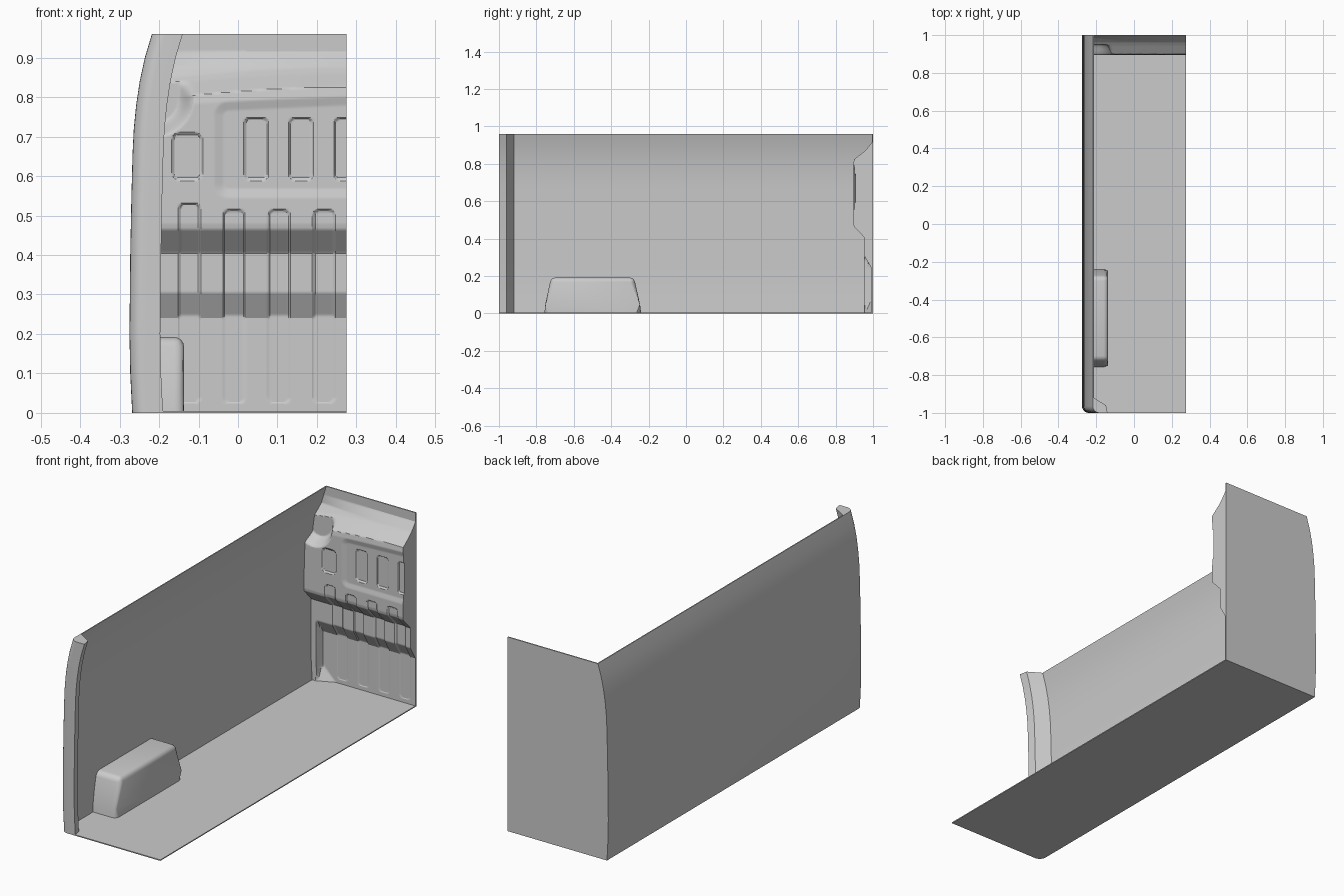
import bpy, bmesh, math

if "Cube" in bpy.data.objects:
    bpy.data.objects.remove(bpy.data.objects["Cube"])

# Side profile (height, x of outer skin) and bulkhead profile (height, y)
SIDE = [(0, -.268), (.1, -.273), (.2, -.275), (.4, -.273), (.55, -.270), (.66, -.267), (.72, -.264),
        (.78, -.258), (.84, -.249), (.9, -.236), (.96, -.218)]
BACK = [(0, .993), (.24, .993), (.305, .955), (.405, .955), (.465, .898), (.48, .895), (.80, .895),
        (.825, .899), (.86, .945), (.875, .962), (.915, .994), (.96, .994)]


def interp(pts, t):
    for (a, u), (b, v) in zip(pts, pts[1:]):
        if t <= b:
            return u + (v - u) * max(0, t - a) / (b - a)
    return pts[-1][1]


def ramp(a, b, t):
    return min(1, max(0, (t - a) / (b - a)))


def finish(name, bm, angle=30):
    bmesh.ops.recalc_face_normals(bm, faces=bm.faces[:])
    me = bpy.data.meshes.new(name)
    bm.to_mesh(me)
    bm.free()
    ob = bpy.data.objects.new(name, me)
    bpy.context.collection.objects.link(ob)
    bpy.ops.object.select_all(action='DESELECT')
    ob.select_set(True)
    bpy.context.view_layer.objects.active = ob
    bpy.ops.object.shade_smooth_by_angle(angle=math.radians(angle))
    return ob


def loft(rings):
    bm = bmesh.new()
    rows = [[bm.verts.new(p) for p in r] for r in rings]
    n = len(rows[0])
    for a, b in zip(rows, rows[1:]):
        for i in range(n):
            j = (i + 1) % n
            bm.faces.new((a[i], a[j], b[j], b[i]))
    bm.faces.new(rows[0])
    bm.faces.new(rows[-1])
    return bm


# Rounded front corner, shared by floor and wall (x is relative to the skin)
R = .035
corner = [(R - R * math.cos(a), -1 + R - R * math.sin(a))
          for a in [i * math.pi / 12 for i in range(7)]]

# Floor sheet
plan = [(-.268 + x, y) for x, y in corner] + [(.275, -1), (.275, 1), (-.268, 1)]
finish("floor", loft([[(x, y, z) for x, y in plan] for z in (0, .005)]))

# Side wall with the door pillar folded in at the front
plan = [(0, 1)] + corner + [(.078, -1), (.070, -.96), (.005, -.92), (.005, 1)]
finish("side_wall", loft([[(px + x, y, z) for x, y in plan] for z, px in SIDE]))

# Wheel arch: tapered box with rounded upper edges
side = [(-.757, .003), (-.752, .05), (-.722, .192), (-.278, .192), (-.246, .05), (-.240, .003)]
bm = loft([[(x, y, z) for y, z in side] for x in (-.268, -.137)])
edges = [e for e in bm.edges
         if all(v.co.x > -.2 for v in e.verts) and any(v.co.z > .01 for v in e.verts)
         or all(v.co.z > .19 for v in e.verts)]
edges = [e for e in edges if not all(v.co.x < -.2 for v in e.verts)]
bmesh.ops.bevel(bm, geom=edges, offset=.024, segments=4, profile=.5, affect='EDGES')
finish("wheel_arch", bm, 35)


# Bulkhead: pressed panel described as a relief over x and z
def rounded(x, z, x0, x1, z0, z1, r):
    """Signed distance to a rounded rectangle, negative inside."""
    dx = abs(x - (x0 + x1) / 2) - (x1 - x0) / 2 + r
    dz = abs(z - (z0 + z1) / 2) - (z1 - z0) / 2 + r
    return math.hypot(max(dx, 0), max(dz, 0)) + min(max(dx, dz), 0) - r


def pocket(x, z, rect, r=.015, wall=.004):
    return ramp(0, wall, -rounded(x, z, *rect, r))


RIBS = [(c - .028, c + .028, .025, .532 if i == 0 else .515)
        for i, c in enumerate((-.123, -.010, .104, .218))]
WINDOWS = [(.015, .077, .59, .748), (.129, .191, .59, .748), (.243, .305, .59, .748)]


def relief(x, z):
    # the shoulder of the bulge drops towards the side wall
    drop = .025 * ((.275 - x) / .43) ** 2
    shift = drop * ramp(.70, .80, z) * (1 - ramp(.875, .915, z))
    y = interp(BACK, z + shift)
    # scooped upper corner
    s = 1 - ramp(.065, .105, math.hypot(x + .215, z - .80))
    s = s * s * (3 - 2 * s)
    y += s * (max(y, .950) - y)
    # vertical ribs, framed panel and its windows
    y += .006 * max(pocket(x, z, r) for r in RIBS)
    zs = z + .02 * (.275 - x) * ramp(.65, .75, z) * 2.2
    y += .006 * pocket(x, zs, (-.060, .6, .545, .802), .035, .023)
    y += .006 * max(pocket(x, z, w) for w in WINDOWS)
    cut = ramp(0, .004, (.815 - z + x * 1.0 + .055) * .7)
    y += .006 * pocket(x, z, (-.167, -.090, .59, .71), .02) * max(cut, 0)
    # flange beside the wall and wedge in the lower corner
    if z < .31:
        y = min(y, .955 + .04 * ramp(-.240, -.232, x))
        y = min(y, .955 + .045 * max(0, (x + .24) / .10 + z / .10))
    return min(y, .9985)


NX, NL, NZ = 120, 12, 240
bm = bmesh.new()
rows = []
for k in range(NZ + 1):
    z = .96 * k / NZ
    left = interp(SIDE, z) + .002
    xs = [left + (-.2 - left) * i / NL for i in range(NL)]
    xs += [-.2 + .475 * i / NX for i in range(NX + 1)]
    rows.append([bm.verts.new((x, relief(x, z), z)) for x in xs])
for a, b in zip(rows, rows[1:]):
    for i in range(len(a) - 1):
        bm.faces.new((a[i], a[i + 1], b[i + 1], b[i]))
# close the sides and the flat rear face
rim = [e for e in bm.edges if e.is_boundary]
new = bmesh.ops.extrude_edge_only(bm, edges=rim)["geom"]
for v in new:
    if isinstance(v, bmesh.types.BMVert):
        v.co.y = 1
bmesh.ops.holes_fill(bm, edges=[e for e in bm.edges if e.is_boundary], sides=0)
finish("bulkhead", bm, 25)
